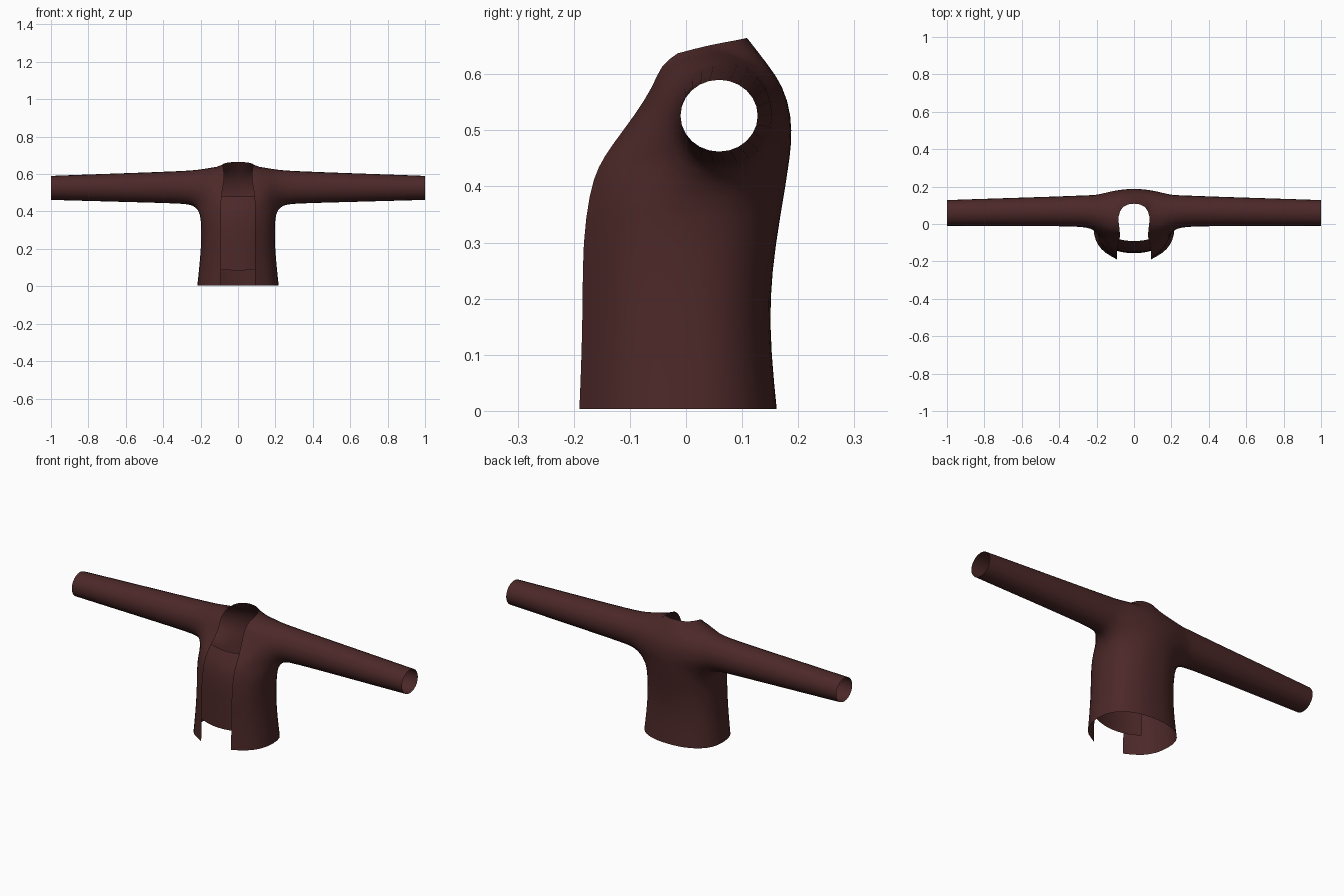
import bpy
import bmesh
from math import sin, cos, acos, radians

if "Cube" in bpy.data.objects:
    bpy.data.objects.remove(bpy.data.objects["Cube"])

cloth = bpy.data.materials.new("dark_maroon_cloth")
cloth.use_nodes = True
colour = (0.072, 0.021, 0.021, 1)
cloth.diffuse_color = colour
cloth.node_tree.nodes["Principled BSDF"].inputs["Base Color"].default_value = colour


def finish(bm, name, mirrored):
    """Turn a cage into a smooth cloth object."""
    bmesh.ops.recalc_face_normals(bm, faces=bm.faces)
    mesh = bpy.data.meshes.new(name)
    bm.to_mesh(mesh)
    bm.free()
    mesh.materials.append(cloth)
    for face in mesh.polygons:
        face.use_smooth = True
    obj = bpy.data.objects.new(name, mesh)
    bpy.context.collection.objects.link(obj)
    if mirrored:
        mirror = obj.modifiers.new("mirror", "MIRROR")
        mirror.use_clip = True
    sub = obj.modifiers.new("smooth", "SUBSURF")
    sub.levels = sub.render_levels = 1
    sub.boundary_smooth = "PRESERVE_CORNERS"
    return obj


def strip(bm, low, high, closed=False):
    """Join two equally long rows of vertices with quads."""
    n = len(low)
    for i in range(n if closed else n - 1):
        j = (i + 1) % n
        bm.faces.new((low[i], low[j], high[j], high[i]))


def ring(bm, x, tilt, cy, cz, ry, rz):
    """Sleeve loop, counted from the bottom round by the front."""
    verts = []
    for k in range(12):
        a = radians(30 * k)
        verts.append(bm.verts.new((x + tilt * cos(a), cy - ry * sin(a), cz - rz * cos(a))))
    return verts


bm = bmesh.new()

# Torso below the arms: height, front y, back y, half width
lower = [(0.003, -0.190, 0.163, 0.224), (0.1, -0.186, 0.153, 0.213),
         (0.2, -0.184, 0.150, 0.204), (0.3, -0.184, 0.161, 0.201),
         (0.39, -0.172, 0.177, 0.206)]
side_angles = [-48, -32, -14, 12, 33, 50, 64, 77, 90]
rows = []
for z, front, back, w in lower:
    start = -acos((0.09 / w) ** (1 / 0.9))
    depth = -front / sin(-start) ** 0.9
    row = []
    for a in [start] + [radians(d) for d in side_angles]:
        s, c = abs(sin(a)) ** 0.9, max(cos(a), 0) ** 0.9
        x = 0 if a > 1.57 else w * c
        row.append(bm.verts.new((x, -depth * s if a < 0 else back * s, z)))
    rows.append(row)
for low, high in zip(rows, rows[1:]):
    strip(bm, low, high)

# Chest and upper back around the armhole: opening x, opening y, back y
armhole = ring(bm, 0.208, 0.022, 0.06, 0.526, 0.098, 0.105)
upper = [(0.09, -0.157, 0.184), (0.09, -0.132, 0.189), (0.082, -0.092, 0.189),
         (0.071, -0.058, 0.174), (0.077, -0.045, 0.147)]
fronts, backs = [], []
for k, (ax, front, back) in enumerate(upper, 1):
    f, b = armhole[k], armhole[12 - k]
    frow, brow = [], [b]
    for i in range(3):
        t = 1 - i / 3
        frow.append(bm.verts.new((f.co.x + (ax - f.co.x) * t,
                                  f.co.y + (front - f.co.y) * sin(radians(90 * t)), f.co.z)))
    for i in range(1, 5):
        t = i / 4
        brow.append(bm.verts.new((b.co.x * (1 - t),
                                  b.co.y + (back - b.co.y) * sin(radians(90 * t)), b.co.z)))
    fronts.append(frow + [f])
    backs.append(brow)
strip(bm, rows[-1], fronts[0] + [armhole[0]] + backs[0])
for part in (fronts, backs):
    for low, high in zip(part, part[1:]):
        strip(bm, low, high)

# Shoulder seam and collar edge
shoulder = bm.verts.new((0.13, 0.055, 0.645))
neck_side = bm.verts.new((0.087, 0.04, 0.652))
neck_front = bm.verts.new((0.079, -0.015, 0.637))
neck_back = bm.verts.new((0.064, 0.100, 0.662))
nape = bm.verts.new((0, 0.113, 0.666))
strip(bm, fronts[-1], [neck_front, neck_side, shoulder, armhole[6]])
strip(bm, backs[-1], [armhole[6], shoulder, neck_side, neck_back, nape])

# Sleeve
previous = armhole
for x, tilt, cy, cz, ry, rz in [(0.25, 0.01, 0.068, 0.529, 0.090, 0.095),
                                (0.32, 0, 0.069, 0.529, 0.085, 0.090),
                                (0.55, 0, 0.066, 0.528, 0.080, 0.082),
                                (0.8, 0, 0.062, 0.527, 0.076, 0.074),
                                (1.0, 0, 0.059, 0.526, 0.072, 0.067)]:
    loop = ring(bm, x, tilt, cy, cz, ry, rz)
    strip(bm, previous, loop, True)
    previous = loop
finish(bm, "jacket", True)

# Inner panel behind the front opening
bm = bmesh.new()
previous = None
for z, y in [(0.085, -0.157), (0.2, -0.155), (0.3, -0.155),
             (0.38, -0.145), (0.43, -0.124), (0.48, -0.092)]:
    row = []
    for i in range(-4, 5):
        x = 0.0375 * i
        row.append(bm.verts.new((x, y + 1.5 * x * x, z + 0.4 * x * x)))
    if previous:
        strip(bm, previous, row)
    previous = row
finish(bm, "inner_front_panel", False)
